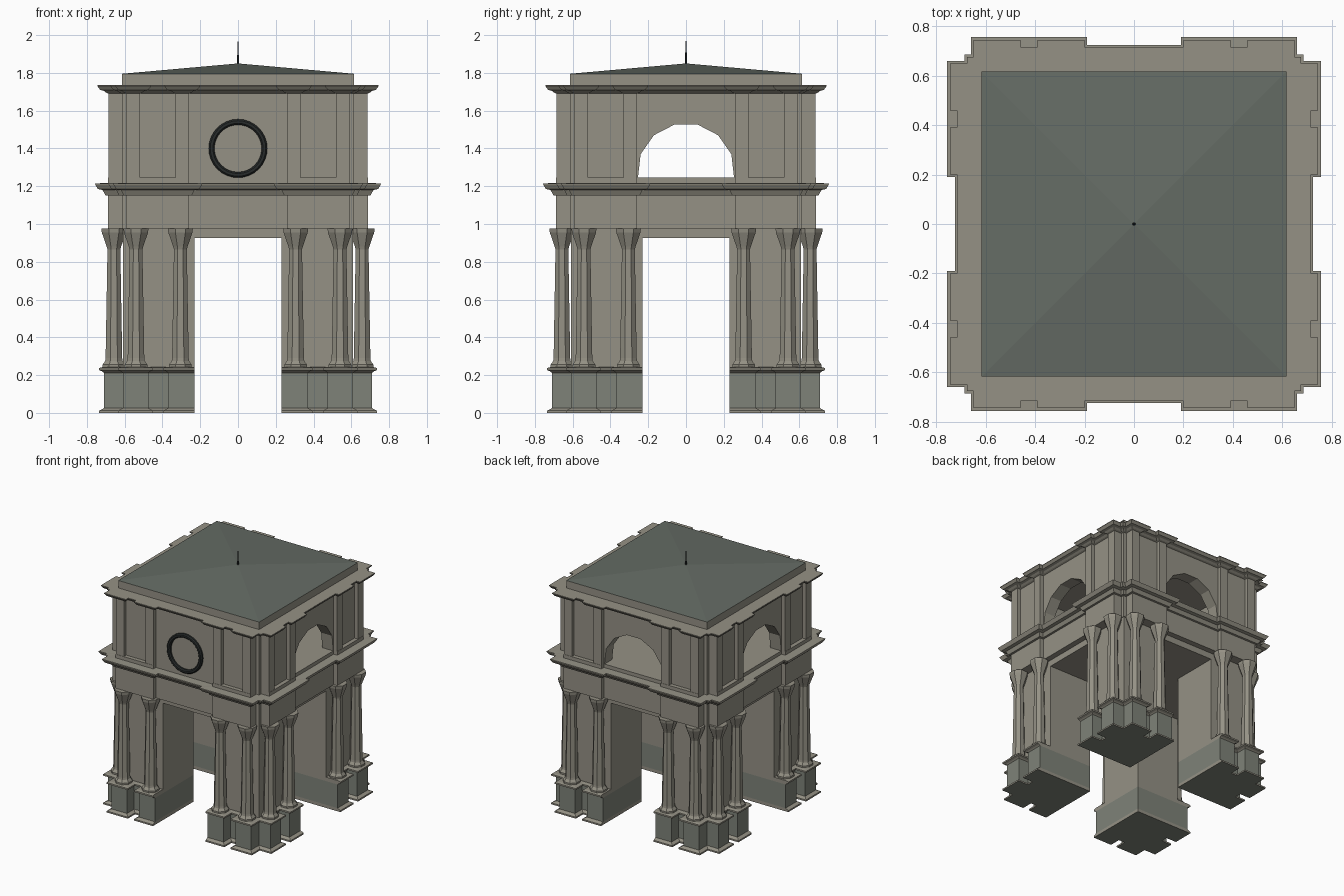
import bpy, bmesh, math
from mathutils import Vector, Matrix

if "Cube" in bpy.data.objects:
    bpy.data.objects.remove(bpy.data.objects["Cube"])


def material(name, rgb):
    m = bpy.data.materials.new(name)
    m.diffuse_color = (*rgb, 1)
    m.use_nodes = True
    m.node_tree.nodes["Principled BSDF"].inputs["Base Color"].default_value = m.diffuse_color
    return m


STONE = material("stone", (0.30, 0.285, 0.235))
PLINTH = material("plinth_stone", (0.21, 0.225, 0.19))
ROOF = material("roof_metal", (0.13, 0.15, 0.13))
DARK = material("dark_metal", (0.02, 0.024, 0.024))


def make(name, bm, mat):
    bmesh.ops.recalc_face_normals(bm, faces=bm.faces[:])
    me = bpy.data.meshes.new(name)
    bm.to_mesh(me)
    bm.free()
    me.materials.append(mat)
    ob = bpy.data.objects.new(name, me)
    bpy.context.collection.objects.link(ob)
    return ob


def loft(name, rings, mat):
    """Skin a stack of equal-length point rings and cap both ends."""
    bm = bmesh.new()
    vs = [[bm.verts.new(p) for p in r] for r in rings]
    n = len(vs[0])
    for a, b in zip(vs, vs[1:]):
        for i in range(n):
            bm.faces.new((a[i], a[(i + 1) % n], b[(i + 1) % n], b[i]))
    bm.faces.new(vs[0][::-1])
    bm.faces.new(vs[-1])
    return make(name, bm, mat)


def offset(plan, d):
    """Mitred outward offset of a right-angled counter-clockwise plan."""
    out = []
    for i, p in enumerate(plan):
        p = Vector(p)
        a = (p - Vector(plan[i - 1])).normalized()
        b = (Vector(plan[(i + 1) % len(plan)]) - p).normalized()
        out.append(p + d * Vector((a.y + b.y, -a.x - b.x)))
    return out


def moulded(name, plan, profile, mat, low=-9):
    return loft(name, [[(max(p.x, low), max(p.y, low), z) for p in offset(plan, d)]
                       for d, z in profile], mat)


def full_plan(half, corner):
    """Mirror a half side about the diagonal, then turn it around four sides."""
    quarter = half + [corner] + [(y, x) for x, y in reversed(half)]
    plan = []
    for k in range(4):
        plan += quarter
        quarter = [(-y, x) for x, y in quarter]
    return plan


def box(name, x, y, z0, z1, mat):
    return loft(name, [[(-x, -y, z), (x, -y, z), (x, y, z), (-x, y, z)] for z in (z0, z1)], mat)


def cut(ob, cutter):
    cutter.hide_render = True
    mod = ob.modifiers.new("cut", 'BOOLEAN')
    mod.operation = 'DIFFERENCE'
    mod.solver = 'EXACT'
    mod.object = cutter
    bpy.context.view_layer.objects.active = ob
    bpy.ops.object.modifier_apply(modifier=mod.name)
    bpy.data.objects.remove(cutter)


def four(ob, name):
    """Repeat a part at the four corners."""
    for k in range(1, 4):
        c = bpy.data.objects.new(f"{name}_{k + 1}", ob.data)
        c.matrix_world = Matrix.Rotation(k * math.pi / 2, 4, 'Z') @ ob.matrix_world
        bpy.context.collection.objects.link(c)


# pedestals with notches between the column bases
half = [(0.71, 0.23), (0.71, 0.37), (0.62, 0.37), (0.62, 0.475), (0.71, 0.475), (0.71, 0.61)]
base = [(0.23, 0.23)] + half + [(0.61, 0.61)] + [(y, x) for x, y in reversed(half)]
ped = moulded("pedestal", base, [(0.025, 0), (0.025, 0.012), (0, 0.025), (0, 0.212),
              (0.01, 0.22), (0.025, 0.226), (0.025, 0.238), (0.005, 0.243)], PLINTH, 0.23)
ped.data.materials.append(STONE)
for f in ped.data.polygons:   # mouldings are stone, dado is darker
    if not 0.1 < f.center.z < 0.15 and f.center.z > 0.001:
        f.material_index = 1
four(ped, "pedestal")

# piers
pier = loft("pier", [[(0.23, 0.23, z), (0.61, 0.23, z), (0.61, 0.61, z), (0.23, 0.61, z)]
                     for z in (0.24, 0.95)], STONE)
four(pier, "pier")

# eight-sided columns, two on each outer face of a pier
col_profile = [(0.06, 0.24), (0.06, 0.255), (0.046, 0.275), (0.044, 0.29), (0.034, 0.865),
               (0.038, 0.88), (0.064, 0.955), (0.066, 0.977)]
rings = []
for r, z in col_profile:
    R = r / math.cos(math.pi / 8)
    rings.append([(R * math.cos(a), R * math.sin(a), z)
                  for a in (math.pi / 8 + i * math.pi / 4 for i in range(8))])
column = loft("column", rings, STONE)
spots = [(0.657, 0.305), (0.657, 0.54), (0.54, 0.657), (0.305, 0.657)]
for i, (x, y) in enumerate(spots):
    ob = column if i == 0 else bpy.data.objects.new(f"column_{i}", column.data)
    if i:
        bpy.context.collection.objects.link(ob)
    ob.matrix_world = Matrix.Translation((x, y, 0))
    ob.location = (x, y, 0)
    four_matrix = Matrix.Translation((x, y, 0))
    for k in range(1, 4):
        c = bpy.data.objects.new(f"column_{i}_{k}", column.data)
        c.matrix_world = Matrix.Rotation(k * math.pi / 2, 4, 'Z') @ four_matrix
        bpy.context.collection.objects.link(c)

# lintel slab and entablature with lower cornice
box("lintel_slab", 0.61, 0.61, 0.925, 0.98, STONE)
ent = full_plan([(0.655, 0.26), (0.687, 0.26), (0.687, 0.59), (0.615, 0.59)], (0.615, 0.615))
moulded("entablature", ent, [(0, 0.975), (0, 1.15), (0.015, 1.152), (0.03, 1.18), (0.055, 1.185),
        (0.07, 1.21), (0.07, 1.215), (0, 1.217), (0, 1.245)], STONE)

# hollow attic with pilasters
att = full_plan([(0.655, 0.26), (0.685, 0.26), (0.685, 0.33), (0.655, 0.33), (0.655, 0.52),
                 (0.685, 0.52), (0.685, 0.59), (0.615, 0.59)], (0.615, 0.615))
attic = moulded("attic", att, [(0, 1.24), (0, 1.70)], STONE)
cut(attic, box("room_cutter", 0.56, 0.56, 1.2, 1.69, STONE))

# arched openings on the left, right and back
right = [(0.255, 1.2), (0.255, 1.24), (0.24, 1.37), (0.17, 1.47), (0.06, 1.527)]
arch = right + [(-x, z) for x, z in reversed(right)]
cut(attic, loft("side_arch_cutter", [[(s, y, z) for y, z in arch] for s in (-0.9, 0.9)], STONE))
cut(attic, loft("back_arch_cutter", [[(x, s, z) for x, z in arch] for s in (0.3, 0.9)], STONE))

# upper cornice
moulded("upper_cornice", att, [(0, 1.69), (0.012, 1.695), (0.025, 1.705), (0.045, 1.71),
        (0.06, 1.73), (0.06, 1.735)], STONE)

# roof block, low pyramid roof and spike
box("roof_block", 0.615, 0.615, 1.73, 1.795, STONE)


def cone(name, sides, r, z0, z1, mat, turn=0):
    bm = bmesh.new()
    bmesh.ops.create_cone(bm, cap_ends=True, segments=sides, radius1=r, radius2=0, depth=z1 - z0,
                          matrix=Matrix.Translation((0, 0, (z0 + z1) / 2)) @ Matrix.Rotation(turn, 4, 'Z'))
    return make(name, bm, mat)


cone("roof", 4, 0.617 * math.sqrt(2), 1.795, 1.85, ROOF, math.pi / 4)
cone("spike", 6, 0.007, 1.84, 2.0, DARK)

# clock ring on the front
N = 32
section = [(0.155, -0.64), (0.155, -0.668), (0.147, -0.676), (0.133, -0.676), (0.125, -0.668), (0.125, -0.64)]
bm = bmesh.new()
vs = [[bm.verts.new((r * math.cos(t), y, 1.4 + r * math.sin(t))) for r, y in section]
      for t in (2 * math.pi * i / N for i in range(N))]
for i in range(N):
    a, b = vs[i], vs[(i + 1) % N]
    for j in range(6):
        k = (j + 1) % 6
        bm.faces.new((a[j], a[k], b[k], b[j]))
make("clock_ring", bm, DARK)
